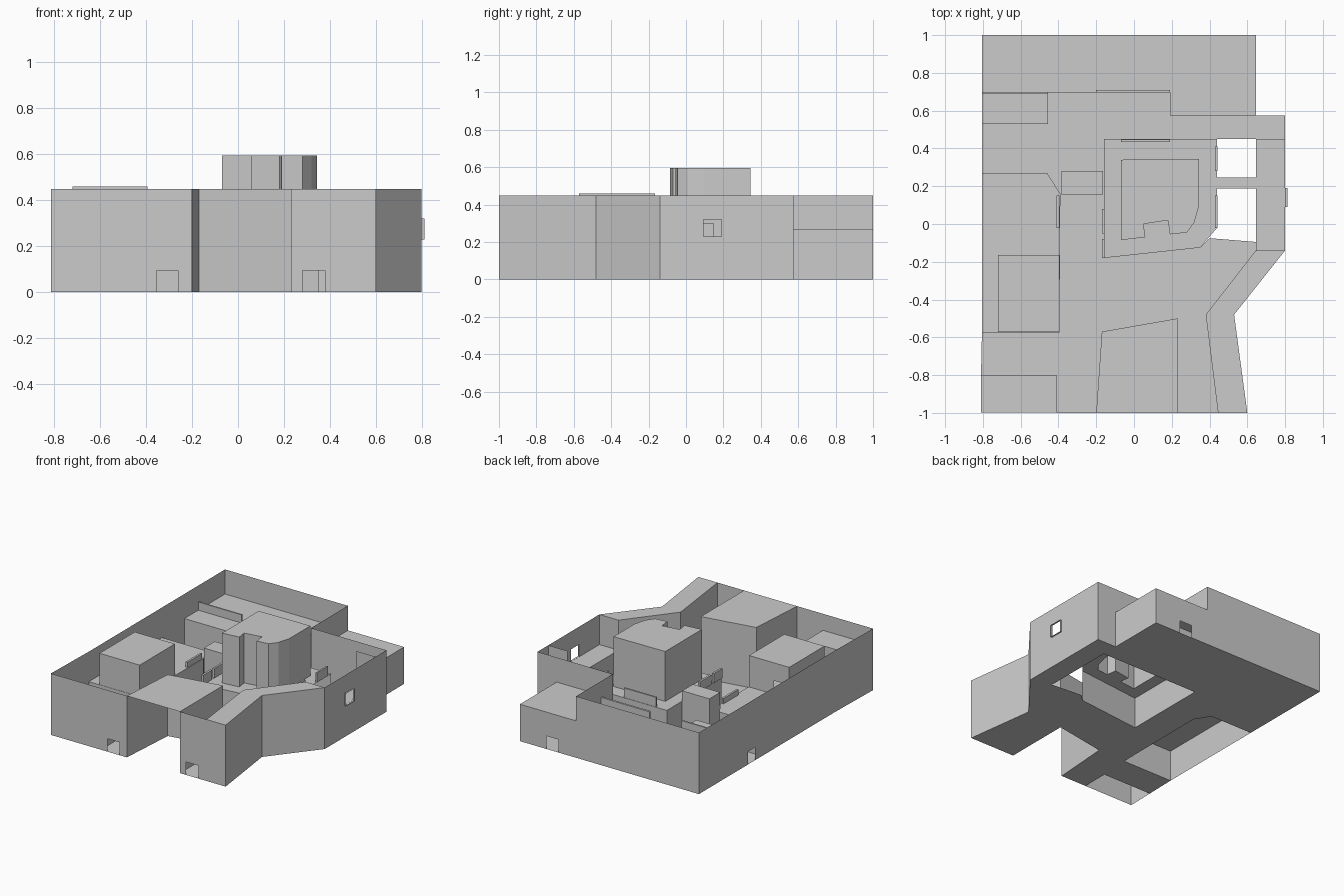
import bpy, bmesh

if "Cube" in bpy.data.objects:
    bpy.data.objects.remove(bpy.data.objects["Cube"])

TOP, LOW, UP = 0.45, 0.27, 0.23   # wall top, low roof, upper floor level


def finish(name, bm):
    bmesh.ops.remove_doubles(bm, verts=bm.verts, dist=0.0002)
    me = bpy.data.meshes.new(name)
    bm.to_mesh(me)
    bm.free()
    ob = bpy.data.objects.new(name, me)
    bpy.context.collection.objects.link(ob)
    return ob


def quad(bm, p, q, z0, z1):
    if z1 - z0 < 1e-4:
        return
    pts = [(*p, z0), (*q, z0), (*q, z1), (*p, z1)]
    bm.faces.new([bm.verts.new(c) for c in pts])


def fence(name, path, z0, z1, doors=()):
    """Sheet walls along a path; doors = (segment, start, end, sill, head)."""
    bm = bmesh.new()
    for i, (p, q) in enumerate(zip(path, path[1:])):
        door = next((d for d in doors if d[0] == i), None)
        if not door:
            quad(bm, p, q, z0, z1)
            continue
        _, s, e, sill, head = door
        a, b = [tuple(p[k] + (q[k] - p[k]) * t for k in (0, 1)) for t in (s, e)]
        quad(bm, p, a, z0, z1)
        quad(bm, b, q, z0, z1)
        quad(bm, a, b, z0, sill)
        quad(bm, a, b, head, z1)
    return finish(name, bm)


def sheet(name, loops, z):
    """Flat surface bounded by an outer loop and optional holes."""
    bm = bmesh.new()
    for loop in loops:
        vs = [bm.verts.new((x, y, z)) for x, y in loop]
        for a, b in zip(vs, vs[1:] + vs[:1]):
            bm.edges.new((a, b))
    bmesh.ops.triangle_fill(bm, edges=bm.edges[:], use_beauty=True)
    bmesh.ops.dissolve_limit(bm, angle_limit=0.01, verts=bm.verts, edges=bm.edges)
    return finish(name, bm)


def prism(name, loop, z0, z1):
    """Block with a top and sides, open below."""
    bm = bmesh.new()
    bm.faces.new([bm.verts.new((x, y, z1)) for x, y in loop])
    for p, q in zip(loop, loop[1:] + loop[:1]):
        quad(bm, p, q, z0, z1)
    bmesh.ops.remove_doubles(bm, verts=bm.verts, dist=0.0002)
    bmesh.ops.recalc_face_normals(bm, faces=bm.faces)
    return finish(name, bm)


def rect(x0, y0, x1, y1):
    return [(x0, y0), (x1, y0), (x1, y1), (x0, y1)]


# ground floor with the open court and the terrace left out
court = [(-0.16, 0.45), (0.645, 0.45), (0.645, -0.095), (0.40, -0.075),
         (0.35, -0.125), (-0.16, -0.18)]
terrace_edge = [(-0.805, -0.575), (-0.395, -0.575), (-0.39, 0.16),
                (-0.46, 0.27), (-0.805, 0.27)]
ground = [(-0.805, 1), (0.645, 1), (0.645, 0.575), (0.8, 0.575), (0.8, -0.14),
          (0.53, -0.48), (0.6, -1), (0.23, -1), (0.23, -0.5), (-0.17, -0.57),
          (-0.2, -1), (-0.41, -1), (-0.41, -0.8), (-0.81, -0.8)] + terrace_edge
sheet("ground_floor", [ground, court], 0)

# outer walls with doors
fence("outer_wall",
      [(0.19, 0.575), (0.8, 0.575), (0.8, -0.14), (0.53, -0.48), (0.6, -1),
       (0.23, -1), (0.23, -0.5), (-0.17, -0.57), (-0.2, -1), (-0.815, -1),
       (-0.805, -0.575), (-0.805, 1), (0.19, 1)], 0, TOP,
      doors=[(1, 0.54, 0.675, UP, 0.32), (4, 0.595, 0.865, 0, 0.095),
             (8, 0.098, 0.252, 0, 0.095), (10, 0.59, 0.64, 0, 0.095)])

# balcony frame on the right wall
for n, y in enumerate((0.09, 0.19)):
    fence(f"balcony_side_{n}", [(0.8, y), (0.812, y)], UP, 0.32)
for n, z in enumerate((UP, 0.32)):
    sheet(f"balcony_slab_{n}", [rect(0.8, 0.09, 0.812, 0.19)], z)

# low back room whose roof runs on as the back gallery floor
fence("back_room_wall", [(0.19, 1), (0.645, 1), (0.645, 0.575)], 0, LOW,
      doors=[(0, 0.31, 0.53, 0, 0.095)])
sheet("gallery_floor", [[(-0.805, 0.695), (0.19, 0.695), (0.19, 0.575),
                         (0.645, 0.575), (0.645, 1), (-0.805, 1)]], LOW)
fence("gallery_front", [(-0.805, 0.695), (0.19, 0.695), (0.19, 0.575)], 0, LOW)
fence("gallery_end_wall", [(0.19, 1), (0.19, 0.575)], LOW, TOP)

# front entrance canopy and the solid angled wall
sheet("entrance_roof", [[(-0.2, -1), (0.23, -1), (0.23, -0.5), (-0.17, -0.57)]], TOP)
angled = [(0.8, -0.14), (0.645, -0.14), (0.38, -0.48), (0.445, -1), (0.6, -1), (0.53, -0.48)]
sheet("angled_wall_top", [angled], TOP)
fence("angled_wall_inner", angled[:4], 0, TOP)

# gallery parapets and side block
prism("gallery_parapet_left", rect(-0.805, 0.69, -0.455, 0.70), LOW, 0.33)
prism("gallery_parapet_mid", rect(-0.2, 0.695, 0.0, 0.71), LOW, 0.33)
prism("gallery_parapet_right", rect(0.0, 0.695, 0.19, 0.71), LOW, 0.33)
prism("gallery_block", rect(-0.805, 0.53, -0.455, 0.69), 0, LOW)

# raised left terrace and the house on it
sheet("terrace_floor", [terrace_edge], UP)
fence("terrace_side", terrace_edge, 0, UP)
prism("terrace_parapet", rect(-0.41, -0.02, -0.395, 0.15), UP, 0.27)
house = rect(-0.72, -0.573, -0.395, -0.165)
fence("house_wall", house + house[:1], UP, 0.46, doors=[(2, 0.62, 0.84, UP, 0.33)])
sheet("house_roof", [house], 0.46)
prism("front_left_block", rect(-0.81, -0.998, -0.41, -0.8), 0, 0.33)
prism("passage_block", rect(-0.385, 0.155, -0.165, 0.28), 0, 0.31)

# central tower, hollow, standing in an opening of the platform
tower = [(-0.07, -0.085), (0.06, -0.07), (0.05, 0.0), (0.18, 0.02), (0.19, -0.055),
         (0.28, -0.045), (0.32, 0.01), (0.345, 0.1), (0.345, 0.345), (-0.07, 0.34)]
prism("central_tower", tower, UP, 0.595)
deck = [(-0.16, -0.18), (0.35, -0.125), (0.44, -0.02), (0.44, 0.45), (-0.16, 0.45)]
sheet("platform_floor", [deck, tower], UP)
fence("platform_side", [deck[1], deck[0], deck[4], deck[3]], 0, UP)
for n, r in enumerate([(-0.17, -0.05, -0.155, 0.08), (-0.17, -0.18, -0.155, -0.08),
                       (0.43, 0.28, 0.442, 0.41), (0.43, -0.02, 0.442, 0.15),
                       (-0.07, 0.435, 0.19, 0.447)]):
    prism(f"platform_parapet_{n}", rect(*r), UP, 0.30)

# bridge and right walkway
sheet("bridge", [rect(0.44, 0.187, 0.645, 0.245)], UP)
prism("right_walkway", rect(0.645, -0.14, 0.799, 0.45), 0, UP)
fence("walkway_end_wall", [(0.645, 0.45), (0.8, 0.45)], UP, TOP)
